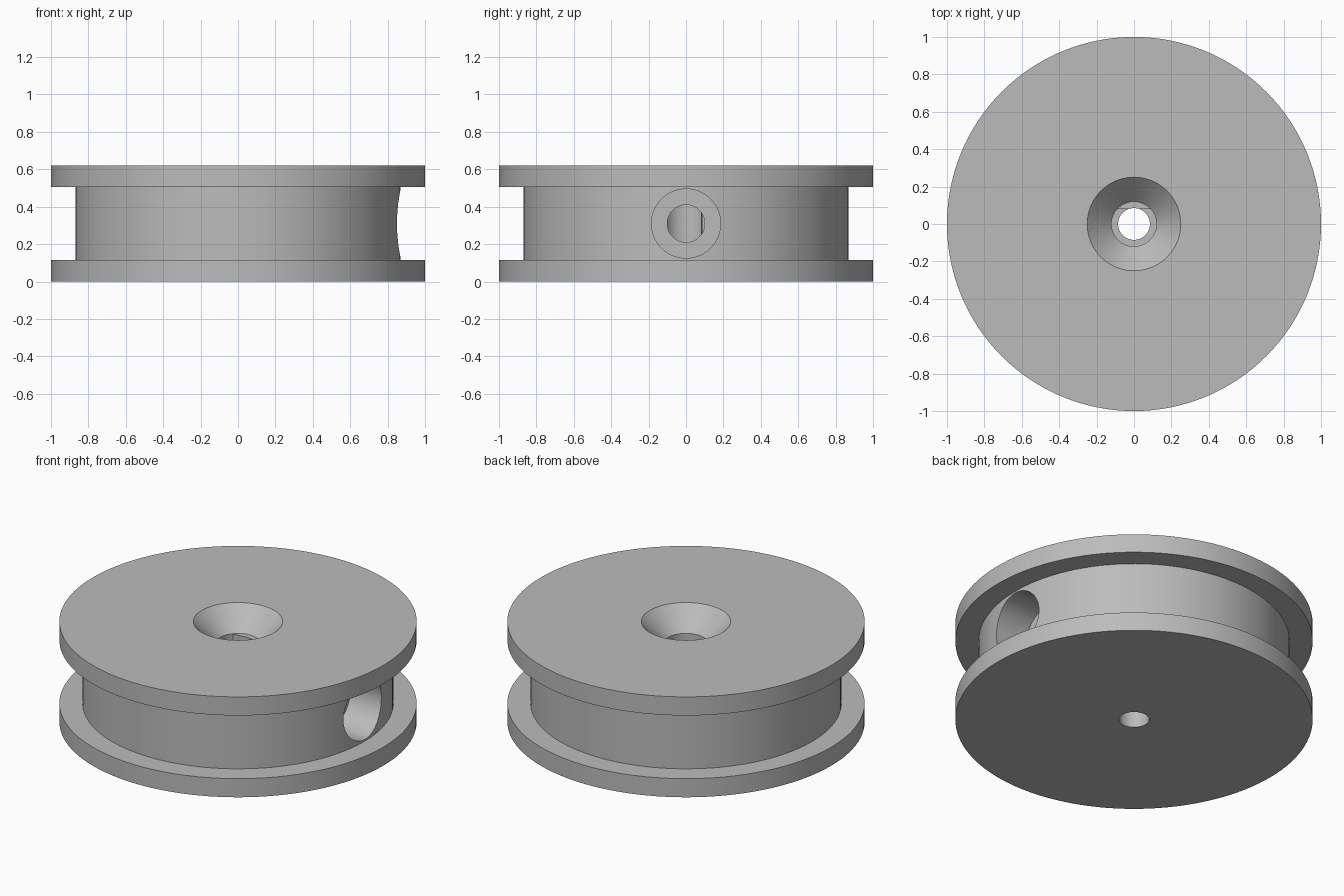
import bpy, bmesh
from math import cos, sin, pi, radians, asin

cube = bpy.data.objects.get("Cube")
if cube:
    bpy.data.objects.remove(cube)

grey = bpy.data.materials.new("plain grey")
grey.use_nodes = True
colour = (0.5, 0.5, 0.5, 1)
grey.diffuse_color = colour
grey.node_tree.nodes["Principled BSDF"].inputs["Base Color"].default_value = colour

HEIGHT, FLANGE, HUB = 0.62, 0.115, 0.87
MID = HEIGHT / 2
BORE, SOCKET, FLAT = 0.085, 0.12, 0.08
SEGMENTS = 128


def mesh_object(name, bm):
    bmesh.ops.recalc_face_normals(bm, faces=bm.faces[:])
    mesh = bpy.data.meshes.new(name)
    bm.to_mesh(mesh)
    bm.free()
    mesh.materials.append(grey)
    obj = bpy.data.objects.new(name, mesh)
    bpy.context.collection.objects.link(obj)
    return obj


def lathe(name, profile):
    """Revolve a closed (radius, height) outline around z."""
    bm = bmesh.new()
    rings = [[bm.verts.new((r * cos(2 * pi * i / SEGMENTS), r * sin(2 * pi * i / SEGMENTS), z))
              for i in range(SEGMENTS)] for r, z in profile]
    for a, b in zip(rings, rings[1:] + rings[:1]):
        for i in range(SEGMENTS):
            j = (i + 1) % SEGMENTS
            bm.faces.new((a[i], a[j], b[j], b[i]))
    return mesh_object(name, bm)


def prism(name, outline, low, high, axis):
    """Extrude a flat outline along z or x."""
    bm = bmesh.new()
    place = (lambda u, v, w: (u, v, w)) if axis == "z" else (lambda u, v, w: (w, u, v))
    base = bm.faces.new([bm.verts.new(place(u, v, low)) for u, v in outline])
    top = bmesh.ops.extrude_face_region(bm, geom=[base], use_keep_orig=True)["geom"]
    move = place(0, 0, high - low)
    bmesh.ops.translate(bm, vec=move, verts=[v for v in top if isinstance(v, bmesh.types.BMVert)])
    return mesh_object(name, bm)


def circle(r, v, n=64):
    return [(r * cos(2 * pi * i / n), v + r * sin(2 * pi * i / n)) for i in range(n)]


# Spool: two flanges, recessed hub, countersunk bore
countersink = HEIGHT - 0.13
spool = lathe("spool", [
    (BORE, 0), (1, 0), (1, FLANGE), (HUB, FLANGE),
    (HUB, HEIGHT - FLANGE), (1, HEIGHT - FLANGE), (1, HEIGHT),
    (0.25, HEIGHT), (SOCKET, countersink), (BORE, countersink)])

# D-shaped shaft socket, and stepped screw hole in the hub's side
start = pi - asin(FLAT / SOCKET)
sweep = 2 * pi - 2 * (start - pi / 2)
d_outline = [(SOCKET * cos(start + sweep * i / 64), SOCKET * sin(start + sweep * i / 64))
             for i in range(65)]
cutters = [
    prism("socket_cutter", d_outline, FLANGE, countersink + 0.0005, "z"),
    prism("screw_cutter", circle(0.1, MID), 0, 0.8, "x"),
    prism("screw_head_cutter", circle(0.185, MID), 0.64, 1.2, "x"),
]
for cutter in cutters:
    cutter.hide_render = True
    cutter.hide_set(True)
    cut = spool.modifiers.new(cutter.name, "BOOLEAN")
    cut.operation = "DIFFERENCE"
    cut.solver = "EXACT"
    cut.object = cutter

# Apply the cuts and smooth the round walls
bpy.ops.object.select_all(action="DESELECT")
spool.select_set(True)
bpy.context.view_layer.objects.active = spool
for cut in list(spool.modifiers):
    bpy.ops.object.modifier_apply(modifier=cut.name)
for cutter in cutters:
    bpy.data.objects.remove(cutter)
bpy.ops.object.shade_smooth_by_angle(angle=radians(30))
